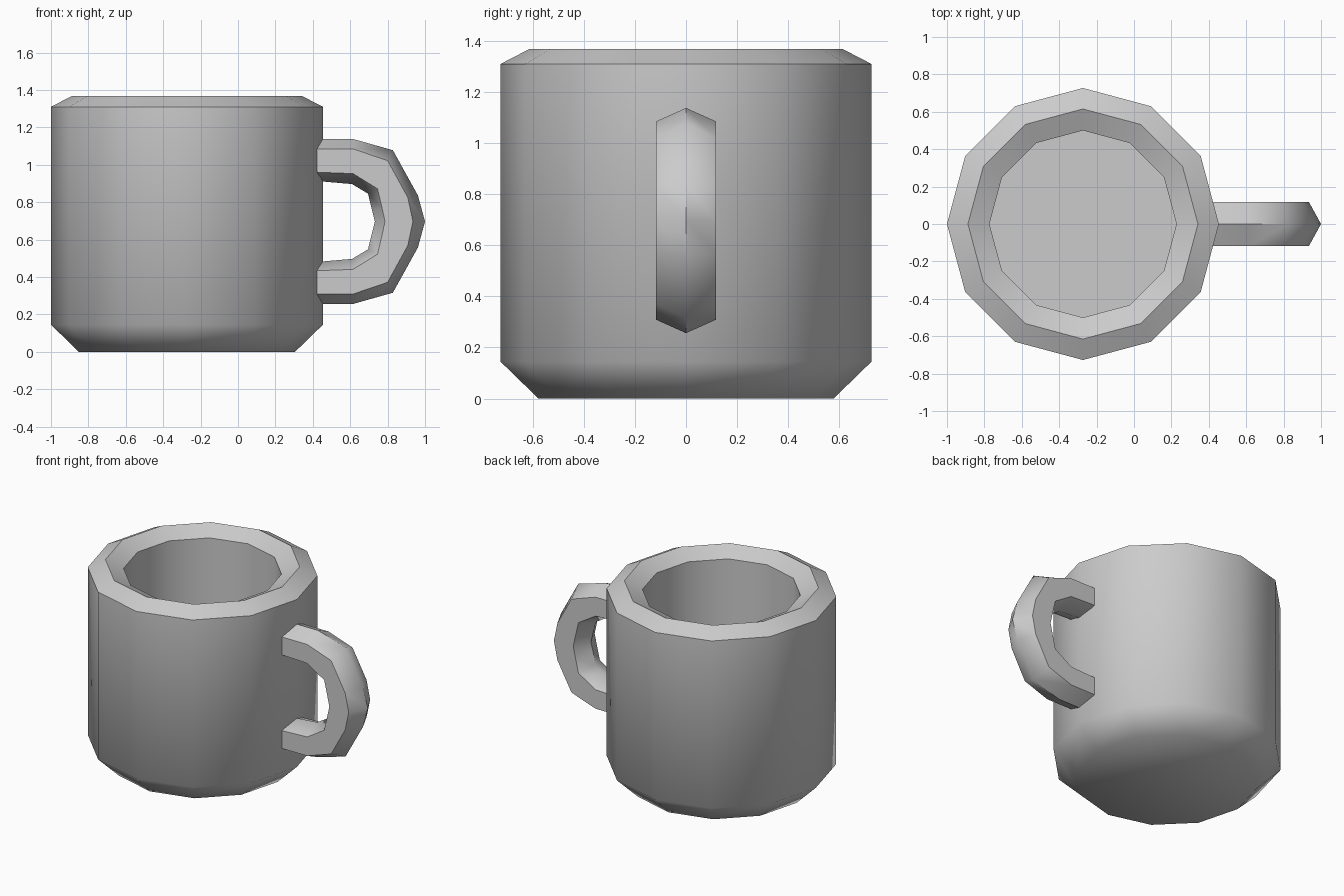
import bpy, bmesh, math

if "Cube" in bpy.data.objects:
    bpy.data.objects.remove(bpy.data.objects["Cube"])

CX, SIDES = -0.273, 12


def finish(bm, name):
    bmesh.ops.recalc_face_normals(bm, faces=bm.faces)
    mesh = bpy.data.meshes.new(name)
    bm.to_mesh(mesh)
    bm.free()
    ob = bpy.data.objects.new(name, mesh)
    bpy.context.collection.objects.link(ob)
    bpy.ops.object.select_all(action='DESELECT')
    ob.select_set(True)
    bpy.context.view_layer.objects.active = ob
    bpy.ops.object.shade_smooth_by_angle(angle=math.radians(48))
    return ob


def loft(name, loops):
    """Bridge a list of closed point loops and cap both ends."""
    bm = bmesh.new()
    rings = [[bm.verts.new(p) for p in loop] for loop in loops]
    n = len(rings[0])
    for a, b in zip(rings, rings[1:]):
        for i in range(n):
            j = (i + 1) % n
            bm.faces.new((a[i], a[j], b[j], b[i]))
    bm.faces.new(rings[0])
    bm.faces.new(rings[-1])
    return finish(bm, name)


# Mug body: outside base up to the rim, then down to the inner floor (r, z)
profile = [(0.578, 0), (0.727, 0.145), (0.727, 1.31), (0.615, 1.368),
           (0.5, 1.312), (0.5, 0.17)]
angles = [2 * math.pi * i / SIDES for i in range(SIDES)]
loft("mug_body", [[(CX + r * math.cos(a), r * math.sin(a), z) for a in angles]
                  for r, z in profile])

# Handle: hexagonal section swept round a mirrored half path
# each row: outer ridge, outer edge, inner edge, inner ridge as (x, z)
MID, W = 0.697, 0.118
half = [
    [(0.38, 1.138), (0.38, 1.085), (0.38, 0.962), (0.38, 0.917)],
    [(0.615, 1.138), (0.615, 1.085), (0.615, 0.953), (0.61, 0.897)],
    [(0.828, 1.078), (0.80, 1.022), (0.746, 0.872), (0.695, 0.846)],
    [(0.962, 0.836), (0.908, 0.825), (0.770, 0.770), (0.717, 0.755)],
    [(1.0, MID), (0.935, MID), (0.786, MID), (0.732, MID)],
]
path = half + [[(x, 2 * MID - z) for x, z in row] for row in half[-2::-1]]
loft("handle", [[(o[0], 0, o[1]), (e[0], W, e[1]), (f[0], W, f[1]),
                 (i[0], 0, i[1]), (f[0], -W, f[1]), (e[0], -W, e[1])]
                for o, e, f, i in path])
